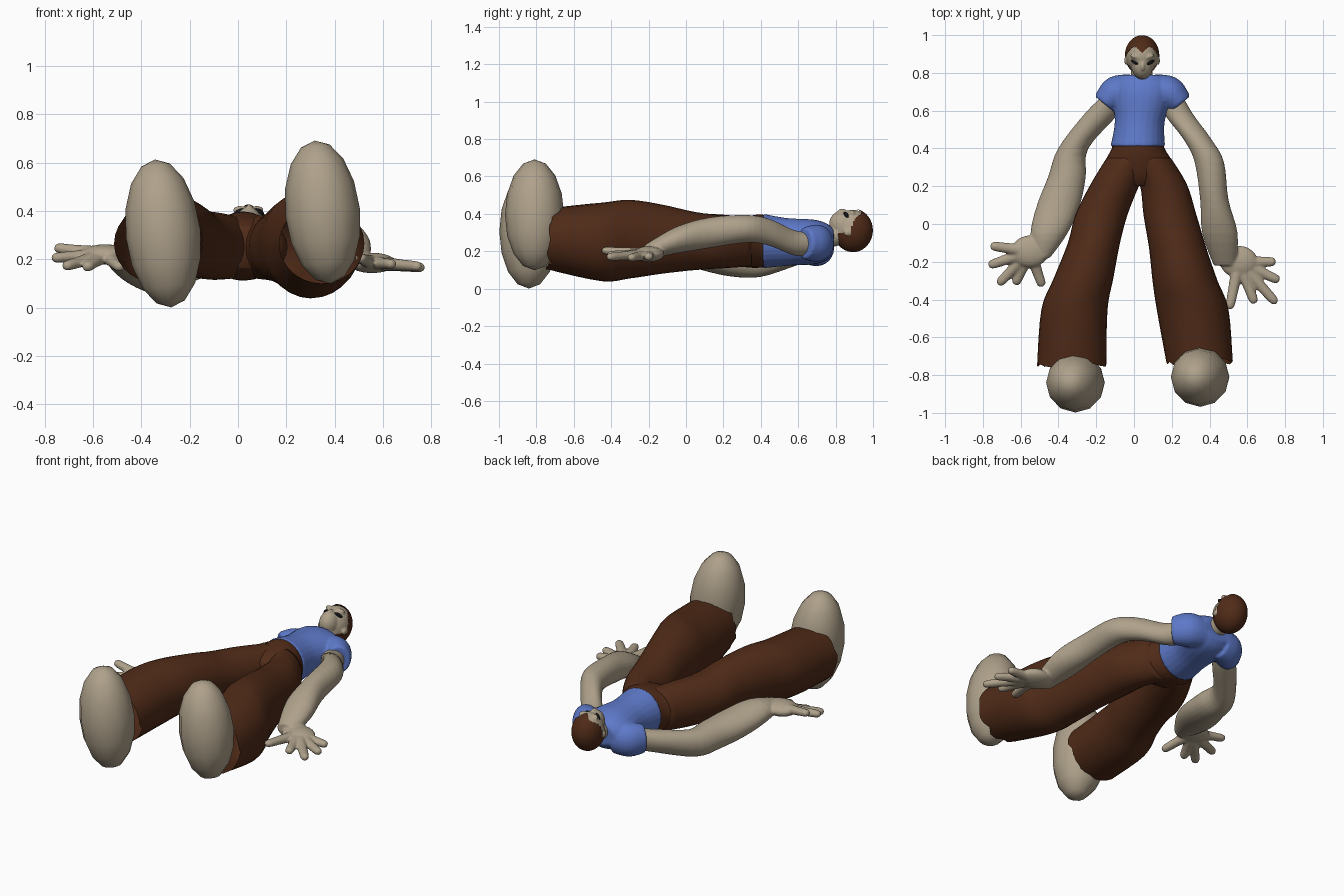
import bpy, bmesh, math, random
from mathutils import Vector, Matrix, Euler

if "Cube" in bpy.data.objects:
    bpy.data.objects.remove(bpy.data.objects["Cube"])

random.seed(4)
COLORS = {"skin": (.43, .36, .26), "brown": (.08, .024, .009),
          "blue": (.11, .19, .58), "black": (.006, .006, .008)}
MATS = {}
for key, c in COLORS.items():
    MATS[key] = bpy.data.materials.new(key)
    MATS[key].diffuse_color = (*c, 1)


def smooth_path(st, steps=4):
    """Catmull-Rom through stations of (x, y, z, half width, half height)."""
    out = []
    for i in range(len(st) - 1):
        p = [st[max(i - 1, 0)], st[i], st[i + 1], st[min(i + 2, len(st) - 1)]]
        for s in range(steps):
            t = s / steps
            out.append([.5 * (2 * b + (c - a) * t + (2 * a - 5 * b + 4 * c - d) * t * t
                        + (3 * b - a - 3 * c + d) * t ** 3) for a, b, c, d in zip(*p)])
    return out + [list(st[-1])]


def tube(bm, stations, axis=None, seg=24, cap_end=True, ragged=0):
    pts = smooth_path(stations)
    rings = []
    for i, (x, y, z, a, b) in enumerate(pts):
        t = Vector(axis) if axis else (Vector(pts[min(i + 1, len(pts) - 1)][:3])
                                       - Vector(pts[max(i - 1, 0)][:3])).normalized()
        side = t.cross(Vector((0, 0, 1))).normalized()
        up = side.cross(t)
        ring = []
        for k in range(seg):
            w = 2 * math.pi * k / seg
            p = Vector((x, y, z)) + side * a * math.cos(w) + up * b * math.sin(w)
            if i == len(pts) - 1 and ragged:
                p.y += random.uniform(-ragged, ragged)
            ring.append(bm.verts.new(p))
        rings.append(ring)
    for r, s in zip(rings, rings[1:]):
        for k in range(seg):
            bm.faces.new((r[k], r[(k + 1) % seg], s[(k + 1) % seg], s[k]))
    bm.faces.new(rings[0])
    if cap_end:
        bm.faces.new(rings[-1])


def ball(bm, c, r, rot=(0, 0, 0), u=24, v=16):
    m = Matrix.LocRotScale(Vector(c), Euler(rot), Vector(r))
    bmesh.ops.create_uvsphere(bm, u_segments=u, v_segments=v, radius=1, matrix=m)


def finish(name, bm, mat, voxel=0):
    bmesh.ops.recalc_face_normals(bm, faces=bm.faces)
    me = bpy.data.meshes.new(name)
    bm.to_mesh(me)
    bm.free()
    for f in me.polygons:
        f.use_smooth = True
    me.materials.append(MATS[mat])
    ob = bpy.data.objects.new(name, me)
    bpy.context.collection.objects.link(ob)
    if voxel:
        m = ob.modifiers.new("blend", 'REMESH')
        m.mode, m.voxel_size, m.use_smooth_shade = 'VOXEL', voxel, True
        s = ob.modifiers.new("soften", 'SMOOTH')
        s.factor, s.iterations = .5, 4


Y = (0, -1, 0)

# Trouser seat
bm = bmesh.new()
tube(bm, [(.02, .47, .255, .125, .125), (.022, .4, .255, .14, .142), (.025, .32, .25, .18, .135),
          (.028, .25, .25, .15, .115), (.03, .2, .25, .07, .085)], Y)
finish("trousers_seat", bm, "brown")


# Flared trouser legs with ragged open hems
def trouser_leg(side, stations):
    bm = bmesh.new()
    tube(bm, stations, Y, 28, cap_end=False, ragged=.02)
    finish(side + "_trouser_leg", bm, "brown")


trouser_leg("left", [(-.025, .35, .25, .12, .13), (-.1, .21, .255, .13, .14),
                     (-.172, .05, .265, .138, .142), (-.212, -.1, .285, .138, .155),
                     (-.268, -.29, .295, .158, .17), (-.315, -.45, .28, .175, .18),
                     (-.33, -.74, .265, .183, .165)])
trouser_leg("right", [(.075, .35, .25, .12, .13), (.155, .21, .25, .125, .14),
                      (.19, .05, .255, .14, .155), (.232, -.13, .265, .152, .185),
                      (.27, -.3, .265, .172, .21), (.31, -.45, .25, .19, .21),
                      (.347, -.73, .265, .176, .165)])

# Large faceted egg-shaped feet
for side, c, rz in (("left", (-.31, -.84, .307), .308), ("right", (.35, -.81, .395), .298)):
    bm = bmesh.new()
    ball(bm, c, (.155, .158, rz), (0, -.11, 0), 12, 8)
    finish(side + "_foot", bm, "skin")

# Shirt: torso with broad shoulders and short sleeves
bm = bmesh.new()
tube(bm, [(.02, .41, .255, .145, .146), (.03, .54, .25, .132, .128),
          (.045, .68, .25, .16, .12), (.045, .75, .25, .15, .1), (.042, .79, .255, .1, .065)], Y)
for s, z in ((-1, .22), (1, .243)):
    x = .045
    tube(bm, [(x + s * .06, .72, z, .075, .09), (x + s * .135, .697, z, .088, .1),
              (x + s * .18, .657, z, .076, .092), (x + s * .2, .634, z, .066, .082)])
finish("shirt", bm, "blue", .008)


# Arm and hand: each finger runs from the palm to its tip, all blended together
def arm(side, stations, palm, tips):
    bm = bmesh.new()
    tube(bm, stations, Y)
    ball(bm, palm, (.1, .085, .042))
    a = Vector(palm)
    for tip in tips:
        b = Vector(tip)
        tube(bm, [(*a.lerp(b, .25), .032, .03), (*a.lerp(b, .6), .028, .024),
                  (*a.lerp(b, .92), .024, .021), (*b, .009, .009)], seg=12)
    finish(side + "_arm", bm, "skin", .007)


arm("left", [(-.1, .68, .22, .065, .06), (-.175, .58, .19, .09, .07), (-.322, .4, .145, .08, .082),
             (-.355, .25, .15, .1, .086), (-.4, .1, .175, .114, .08),
             (-.45, -.05, .21, .098, .068), (-.485, -.18, .215, .04, .035)],
    (-.55, -.145, .22),
    [(-.76, -.115, .248), (-.77, -.22, .205), (-.72, -.32, .17), (-.63, -.32, .165), (-.485, -.33, .165)])
arm("right", [(.2, .67, .24, .062, .06), (.238, .58, .245, .076, .068), (.335, .45, .3, .074, .072),
              (.398, .33, .32, .078, .074), (.425, .13, .3, .075, .082),
              (.455, -.05, .26, .094, .072), (.482, -.22, .195, .06, .04)],
    (.555, -.2, .185),
    [(.75, -.2, .17), (.77, -.3, .165), (.755, -.42, .17), (.64, -.42, .18), (.505, -.45, .205)])

# Neck and head lying face up
bm = bmesh.new()
tube(bm, [(.04, .72, .26, .06, .055), (.042, .87, .3, .055, .055)], Y)
ball(bm, (.043, .893, .312), (.086, .1, .11))
ball(bm, (.044, .835, .345), (.056, .07, .072))
ball(bm, (.046, .835, .412), (.013, .026, .016))
for s in (-1, 1):
    ball(bm, (.043 + s * .084, .865, .3), (.011, .024, .018))
    ball(bm, (.043 + s * .035, .885, .405), (.03, .014, .016), (0, 0, s * .35))
finish("head", bm, "skin", .006)

# Hair cap with a widow's peak, cut from a shell around the skull
bm = bmesh.new()
ball(bm, (.043, .893, .312), (.091, .106, .116), u=64, v=48)
drop = []
for f in bm.faces:
    p = f.calc_center_median()
    dx = abs(p.x - .043)
    line = .935 - max(0, .03 - dx) - max(0, dx - .05) * 1.2
    if (p.z > .3 and p.y < line) or p.y < .815:
        drop.append(f)
bmesh.ops.delete(bm, geom=drop, context='FACES')
finish("hair", bm, "brown")

# Slanted dark eyes
for side, s in (("left", -1), ("right", 1)):
    bm = bmesh.new()
    ball(bm, (.046 + s * .042, .856, .395), (.026, .009, .012), (0, s * .5, s * .5), 16, 10)
    finish(side + "_eye", bm, "black")

for m in bpy.data.materials:
    if m.users and not m.is_grease_pencil:
        m.use_nodes = True
        m.node_tree.nodes["Principled BSDF"].inputs["Base Color"].default_value = m.diffuse_color
